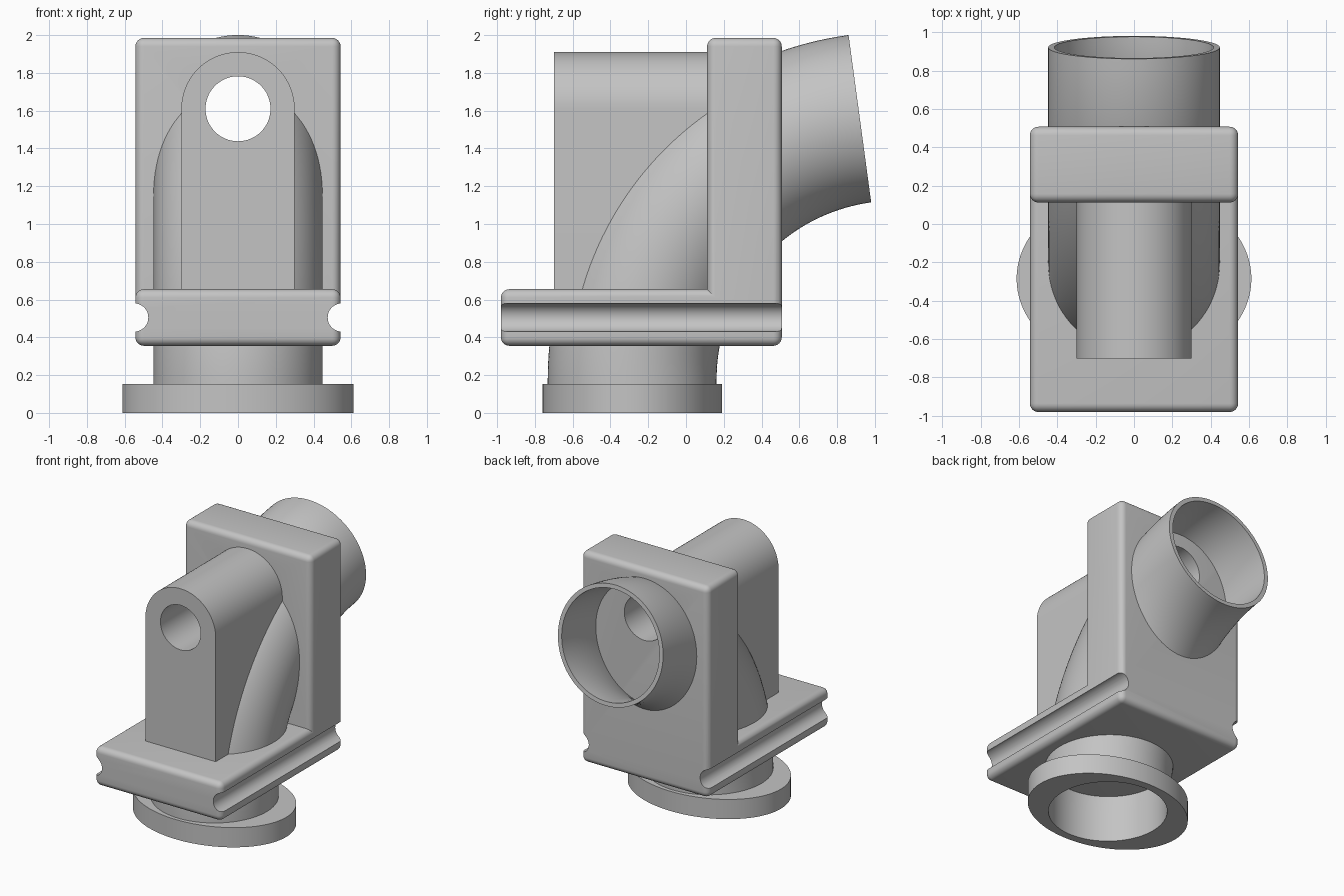
import bpy, bmesh, math

if "Cube" in bpy.data.objects:
    bpy.data.objects.remove(bpy.data.objects["Cube"], do_unlink=True)

grey = bpy.data.materials.new("plain_grey")
grey.use_nodes = True
grey.diffuse_color = (0.55, 0.55, 0.55, 1)
grey.node_tree.nodes["Principled BSDF"].inputs["Base Color"].default_value = (0.55, 0.55, 0.55, 1)

SIDES = 96
PIPE_Y = -0.285
OUTER, INNER = 0.447, 0.415


def make_object(name, bm):
    bmesh.ops.recalc_face_normals(bm, faces=bm.faces)
    mesh = bpy.data.meshes.new(name)
    bm.to_mesh(mesh)
    bm.free()
    mesh.materials.append(grey)
    obj = bpy.data.objects.new(name, mesh)
    bpy.context.collection.objects.link(obj)
    return obj


def activate(obj):
    bpy.ops.object.select_all(action='DESELECT')
    obj.select_set(True)
    bpy.context.view_layer.objects.active = obj


def prism(points, offset):
    """Extrude a closed planar outline along an offset vector."""
    bm = bmesh.new()
    face = bm.faces.new([bm.verts.new(p) for p in points])
    moved = bmesh.ops.extrude_face_region(bm, geom=[face], use_keep_orig=True)
    verts = [v for v in moved["geom"] if isinstance(v, bmesh.types.BMVert)]
    bmesh.ops.translate(bm, verts=verts, vec=offset)
    return bm


def circle_xz(x, z, r, y, n=SIDES):
    return [(x + r * math.cos(math.tau * i / n), y, z + r * math.sin(math.tau * i / n)) for i in range(n)]


def loft_closed(loops):
    """Join rings of points into a closed tube whose last ring meets the first."""
    bm = bmesh.new()
    rings = [[bm.verts.new(p) for p in loop] for loop in loops]
    for a, b in zip(rings, rings[1:] + rings[:1]):
        for i in range(SIDES):
            j = (i + 1) % SIDES
            bm.faces.new((a[i], a[j], b[j], b[i]))
    return bm


def cut(obj, cutter):
    mod = obj.modifiers.new("cut", 'BOOLEAN')
    mod.operation = 'DIFFERENCE'
    mod.solver = 'EXACT'
    mod.object = cutter
    activate(obj)
    bpy.ops.object.modifier_apply(modifier=mod.name)


# L-shaped bracket: base plate and upright wall with rounded outer edges
W, LOW, STEP, TOP = 0.543, 0.355, 0.655, 1.985
FRONT, WALL, BACK = -0.98, 0.112, 0.507
outline = [(FRONT, LOW), (BACK, LOW), (BACK, TOP), (WALL, TOP), (WALL, STEP), (FRONT, STEP)]
bm = prism([(-W, y, z) for y, z in outline], (2 * W, 0, 0))


def is_inner_corner(edge):
    return all(abs(v.co.y - WALL) < 0.001 and abs(v.co.z - STEP) < 0.001 for v in edge.verts)


bmesh.ops.recalc_face_normals(bm, faces=bm.faces)
bmesh.ops.bevel(bm, geom=[e for e in bm.edges if not is_inner_corner(e)], offset=0.045,
                segments=6, profile=0.5, affect='EDGES')
bracket = make_object("bracket", bm)

# Curved pipe: short straight start, then an arc towards the back
BEND, ARC_Z, TURN, STEPS = 1.392, 0.178, math.radians(82.3), 48


def pipe_ring(radius, angle, z_shift=0):
    ring = []
    for i in range(SIDES):
        a = math.tau * i / SIDES
        reach = BEND - radius * math.sin(a)
        ring.append((radius * math.cos(a),
                     PIPE_Y + BEND - reach * math.cos(angle),
                     ARC_Z + z_shift + reach * math.sin(angle)))
    return ring


angles = [TURN * i / STEPS for i in range(STEPS + 1)]
outside = [pipe_ring(OUTER, 0, -0.04)] + [pipe_ring(OUTER, a) for a in angles]
inside = [pipe_ring(INNER, 0, -0.04)] + [pipe_ring(INNER, a) for a in angles]
pipe = make_object("curved_pipe", loft_closed(outside + inside[::-1]))


# Oval flange with a round opening
def oval(rx, ry, z):
    return [(rx * math.cos(math.tau * i / SIDES), PIPE_Y + ry * math.sin(math.tau * i / SIDES), z)
            for i in range(SIDES)]


flange = make_object("flange", loft_closed([oval(0.612, 0.475, 0), oval(0.612, 0.475, 0.152),
                                            oval(INNER, INNER, 0.152), oval(INNER, INNER, 0)]))

# Arched boss in front of the wall
HOLE_Z, BOSS_R = 1.61, 0.3
arch = [(BOSS_R * math.cos(math.pi * i / 48), -0.7, HOLE_Z + BOSS_R * math.sin(math.pi * i / 48))
        for i in range(49)]
arch += [(-BOSS_R, -0.7, 0.5), (BOSS_R, -0.7, 0.5)]
boss = make_object("arched_boss", prism(arch, (0, 0.9, 0)))

# Bore through boss, pipe wall and upright
bore = make_object("bore_cutter", prism(circle_xz(0, HOLE_Z, 0.172, -1), (0, 1.7, 0)))
for part in (boss, pipe, bracket):
    cut(part, bore)

# Round grooves along both sides of the base plate
cutters = [bore]
for side in (-1, 1):
    groove = make_object("groove_cutter", prism(circle_xz(side * 0.55, 0.505, 0.075, -1.2, 48), (0, 2, 0)))
    cut(bracket, groove)
    cutters.append(groove)

for cutter in cutters:
    bpy.data.objects.remove(cutter, do_unlink=True)

for part in (bracket, pipe, flange, boss):
    activate(part)
    bpy.ops.object.shade_smooth_by_angle(angle=math.radians(30))
